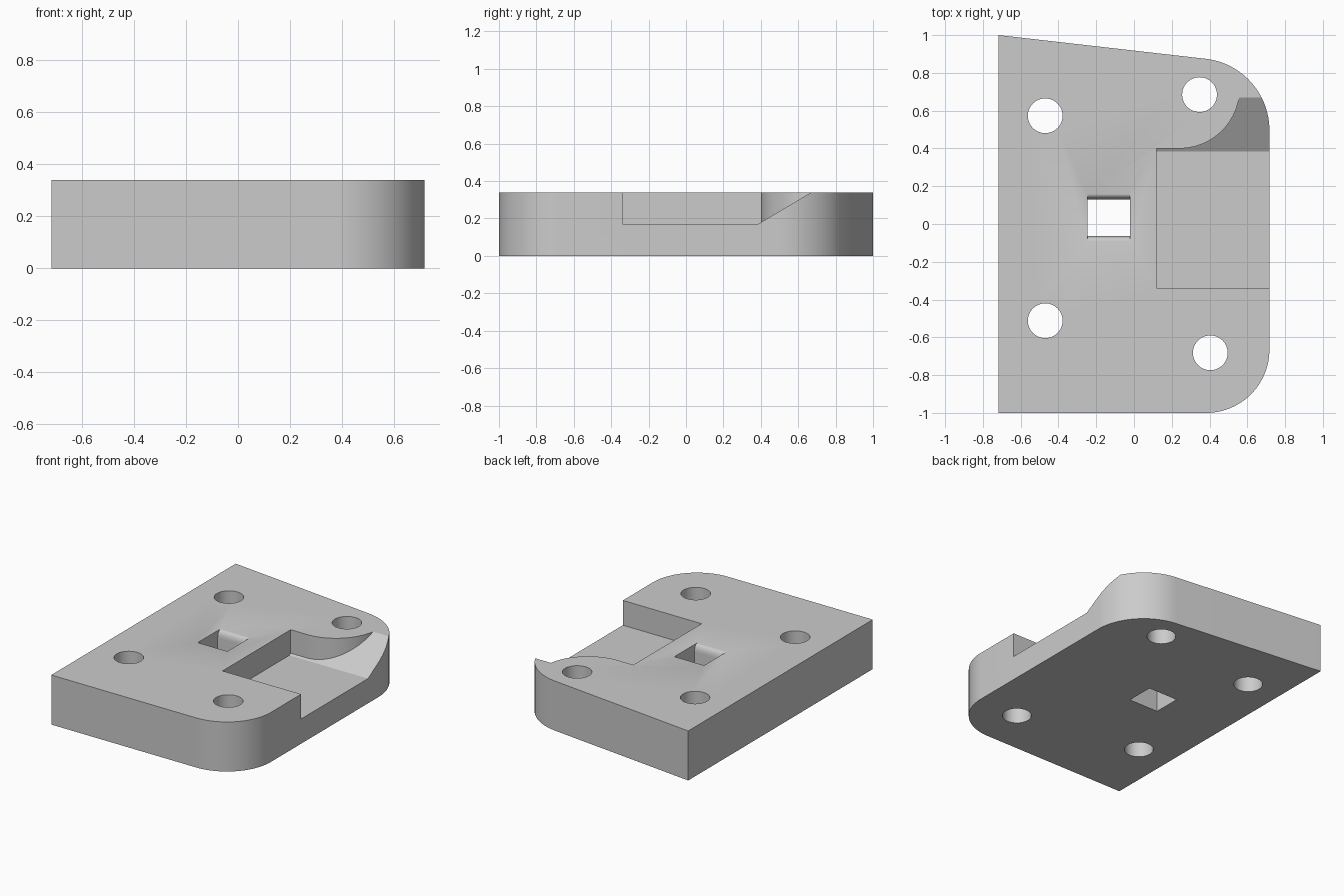
import bpy, bmesh, math
from mathutils import Vector

if "Cube" in bpy.data.objects:
    bpy.data.objects.remove(bpy.data.objects["Cube"], do_unlink=True)

HEIGHT, SIDE = 0.34, 0.717

grey = bpy.data.materials.new("plain grey")
grey.use_nodes = True
grey.diffuse_color = (0.6, 0.6, 0.6, 1)
grey.node_tree.nodes["Principled BSDF"].inputs["Base Color"].default_value = (0.6, 0.6, 0.6, 1)


def arc(cx, cy, r, start, end, steps=24):
    angles = [math.radians(start + (end - start) * i / steps) for i in range(steps + 1)]
    return [(cx + r * math.cos(a), cy + r * math.sin(a)) for a in angles]


def prism(name, plan, bottom, top, floor=None, fold=None):
    """Extrude a plan outline; floor(y) may slope the underside beyond a fold line."""
    bm = bmesh.new()
    bm.faces.new([bm.verts.new((x, y, bottom)) for x, y in plan])
    if fold is not None:
        bmesh.ops.bisect_plane(bm, geom=bm.verts[:] + bm.edges[:] + bm.faces[:],
                               plane_co=(0, fold, 0), plane_no=(0, 1, 0))
    lower = bm.verts[:]
    result = bmesh.ops.extrude_face_region(bm, geom=bm.faces[:], use_keep_orig=True)
    for v in result["geom"]:
        if isinstance(v, bmesh.types.BMVert):
            v.co.z = top
    if floor:
        for v in lower:
            v.co.z = floor(v.co.y)
    bmesh.ops.recalc_face_normals(bm, faces=bm.faces)
    return finish(name, bm)


def finish(name, bm):
    mesh = bpy.data.meshes.new(name)
    bm.to_mesh(mesh)
    bm.free()
    mesh.materials.append(grey)
    obj = bpy.data.objects.new(name, mesh)
    bpy.context.collection.objects.link(obj)
    return obj


# Plate outline with two rounded corners and a slanted back edge
outline = [(-SIDE, -1)]
outline += arc(SIDE - 0.335, -0.665, 0.335, -90, 0)
outline += arc(SIDE - 0.38, 0.497, 0.38, 0, 83.5)
outline += [(-SIDE, 1)]
plate = prism("mounting_plate", outline, 0, HEIGHT)

# Side pocket with a flat floor, curved wall and a ramp rising to the back
pocket_plan = [(0.12, -0.34), (0.9, -0.34), (0.9, 0.70)]
pocket_plan += arc(0.24, 0.72, 0.32, -4, -90)
pocket_plan += [(0.12, 0.40)]
ramp = lambda y: 0.17 + max(0, y - 0.385) * 0.17 / 0.285
cutters = [prism("pocket_cutter", pocket_plan, 0.17, 0.6, ramp, fold=0.385)]

# Screw holes
for i, (x, y) in enumerate([(-0.47, 0.573), (0.347, 0.685), (-0.47, -0.512), (0.404, -0.682)]):
    cutters.append(prism(f"screw_hole_cutter_{i}", arc(x, y, 0.092, 0, 352.5, 47), -0.2, 0.6))

# Square slot whose front and back lips are rounded over at the top
lip_w, lip_d = 0.028, 0.05
lip = [(lip_w * (1 - math.cos(t)), HEIGHT - lip_d + lip_d * math.sin(t))
       for t in (math.pi / 2 * i / 6 for i in range(7))]
side = [(0, -0.2)] + lip + [(lip_w, 0.6)]
profile = [(0.13 + w, z) for w, z in side] + [(-0.063 - w, z) for w, z in reversed(side)]
bm = bmesh.new()
face = bm.faces.new([bm.verts.new((-0.245, y, z)) for y, z in profile])
moved = bmesh.ops.extrude_face_region(bm, geom=[face], use_keep_orig=True)["geom"]
bmesh.ops.translate(bm, vec=Vector((0.225, 0, 0)),
                    verts=[v for v in moved if isinstance(v, bmesh.types.BMVert)])
bmesh.ops.recalc_face_normals(bm, faces=bm.faces)
cutters.append(finish("slot_cutter", bm))

# Cut everything out of the plate
bpy.context.view_layer.objects.active = plate
for cutter in cutters:
    mod = plate.modifiers.new(cutter.name, 'BOOLEAN')
    mod.operation, mod.solver, mod.object = 'DIFFERENCE', 'EXACT', cutter
    bpy.ops.object.modifier_apply(modifier=mod.name)
    bpy.data.objects.remove(cutter, do_unlink=True)

# Smooth the curved walls, keep the edges sharp
bpy.ops.object.select_all(action='DESELECT')
plate.select_set(True)
bpy.ops.object.shade_smooth_by_angle(angle=math.radians(25))
